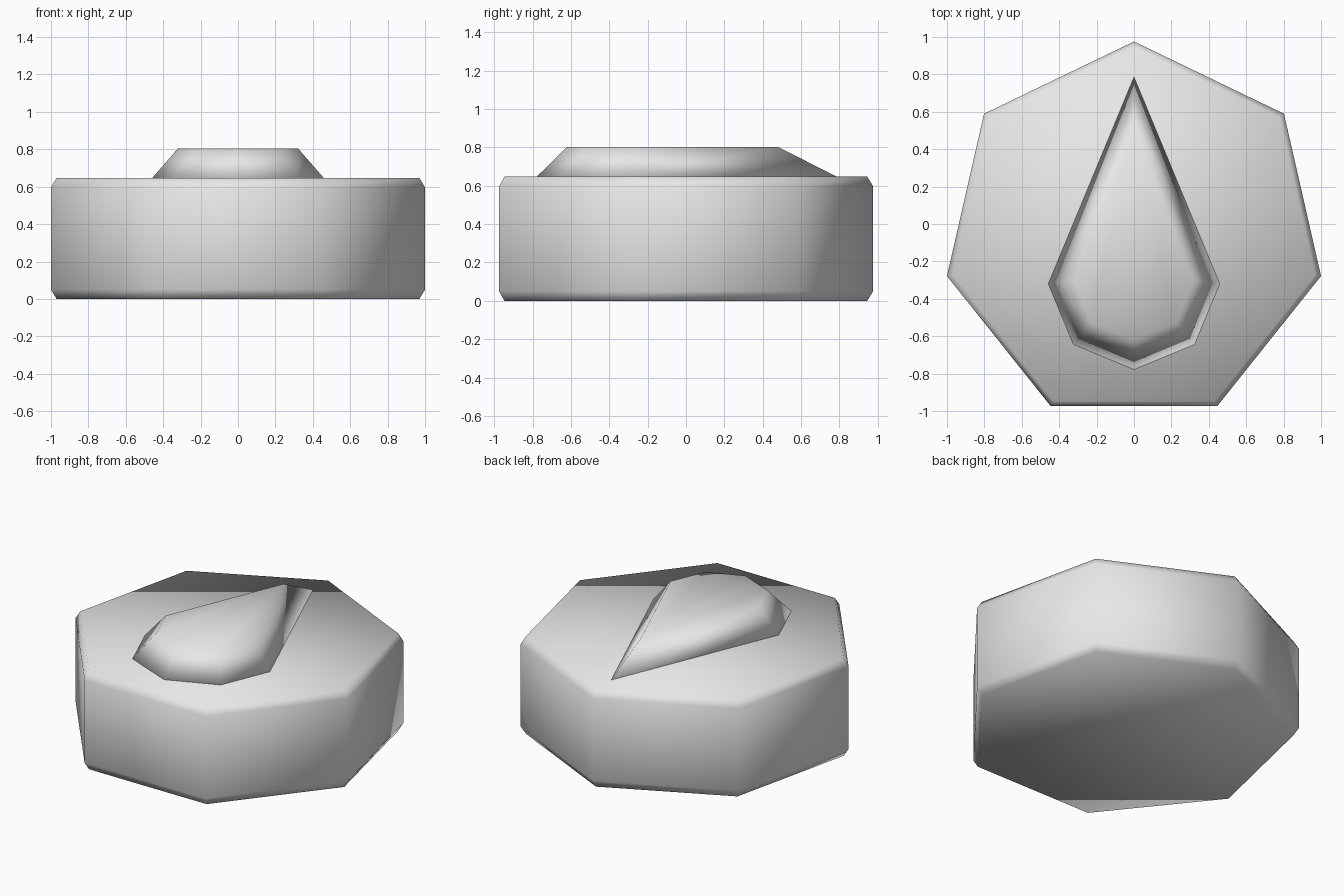
import bpy
from math import sin, cos, tau

if "Cube" in bpy.data.objects:
    bpy.data.objects.remove(bpy.data.objects["Cube"])

grey = bpy.data.materials.new("light grey")
grey.diffuse_color = (0.8, 0.8, 0.8, 1)
grey.use_nodes = True
grey.node_tree.nodes["Principled BSDF"].inputs["Base Color"].default_value = grey.diffuse_color


def stacked_outline(name, outline, centre_y, rings):
    """Closed solid from one outline, repeated as (scale, height) rings about centre_y."""
    n = len(outline)
    verts = [(x * s, centre_y + (y - centre_y) * s, z)
             for s, z in rings for x, y in outline]
    faces = [tuple(reversed(range(n)))]
    for r in range(len(rings) - 1):
        for i in range(n):
            j = (i + 1) % n
            faces.append((r * n + i, r * n + j, (r + 1) * n + j, (r + 1) * n + i))
    faces.append(tuple(range((len(rings) - 1) * n, len(rings) * n)))
    mesh = bpy.data.meshes.new(name)
    mesh.from_pydata(verts, [], faces)
    mesh.materials.append(grey)
    mesh.shade_smooth()
    obj = bpy.data.objects.new(name, mesh)
    bpy.context.collection.objects.link(obj)
    return obj


# Seven-sided body with chamfered rims
R, body_y = 1.0257, -0.05
heptagon = [(-R * sin(tau * i / 7), body_y + R * cos(tau * i / 7)) for i in range(7)]
stacked_outline("body", heptagon, body_y,
                [(0.97, 0), (1, 0.05), (1, 0.597), (0.97, 0.647)])

# Teardrop pointer: half an octagon at the front, drawn out to a tip at the back
r, round_y = 0.46, -0.32
teardrop = [(-r * cos(tau * i / 8), round_y - r * sin(tau * i / 8)) for i in range(5)]
teardrop.append((0, 0.79))
stacked_outline("pointer", teardrop, -0.25, [(1, 0.645), (0.7, 0.803)])
